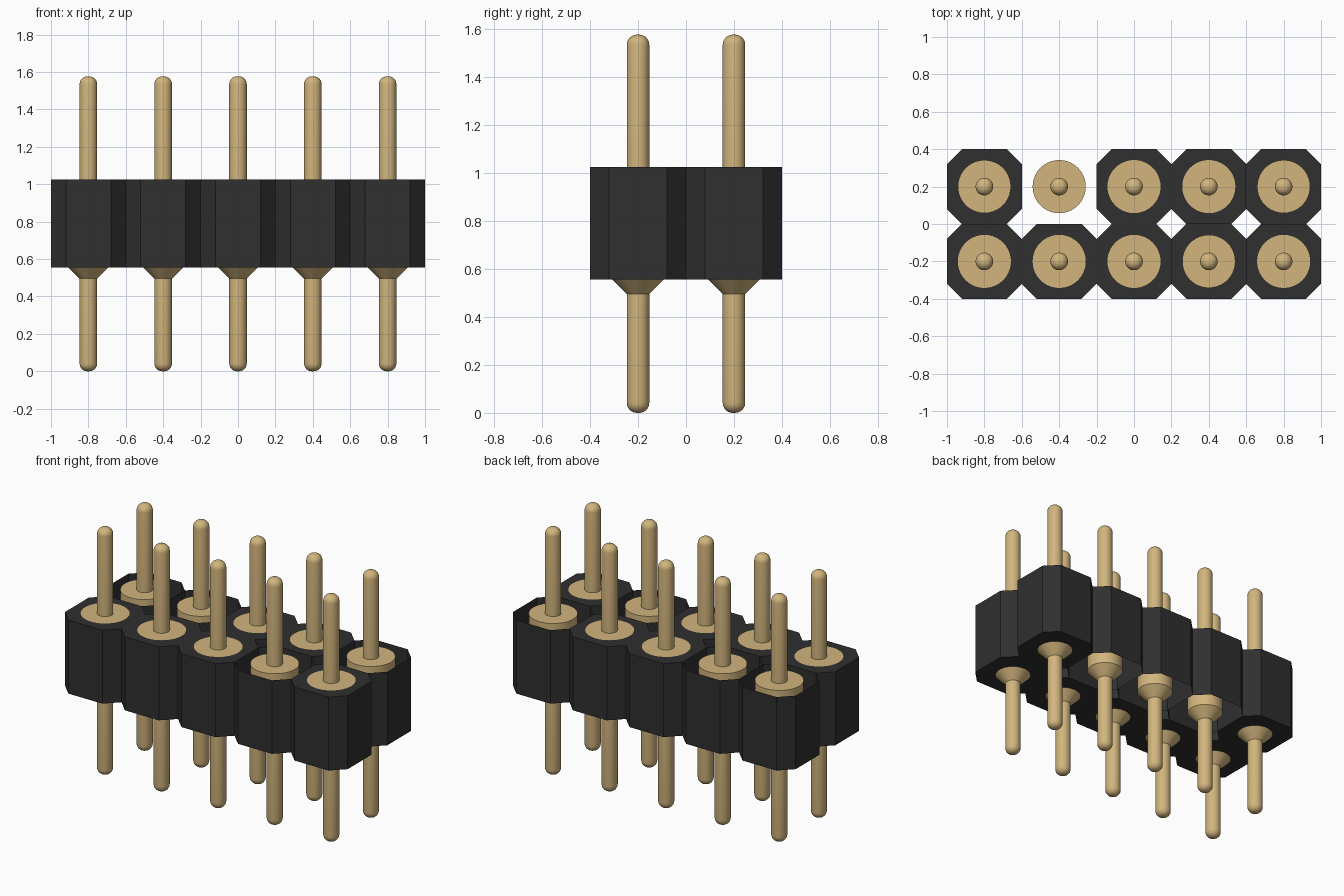
import bpy, bmesh, math
from mathutils import Matrix

old = bpy.data.objects.get("Cube")
if old:
    bpy.data.objects.remove(old, do_unlink=True)

PITCH = 0.4
BODY_BOTTOM, BODY_TOP, HEIGHT = 0.556, 1.026, 1.577
ROD, SLEEVE, COLLAR, ROUND = 0.047, 0.108, 0.142, 0.042


def material(name, color):
    mat = bpy.data.materials.new(name)
    mat.use_nodes = True
    mat.diffuse_color = color
    bsdf = mat.node_tree.nodes["Principled BSDF"]
    bsdf.inputs["Base Color"].default_value = color
    bsdf.inputs["Roughness"].default_value = 0.6
    return mat


def to_mesh(bm, name, mat):
    mesh = bpy.data.meshes.new(name)
    bm.to_mesh(mesh)
    bm.free()
    mesh.materials.append(mat)
    return mesh


def place(name, mesh, x, y):
    obj = bpy.data.objects.new(name, mesh)
    obj.location = (x, y, 0)
    bpy.context.collection.objects.link(obj)


gold = material("pale gold", (0.645, 0.462, 0.205, 1))
black = material("soft black", (0.029, 0.029, 0.029, 1))


# Turned pin: rounded rod, cone, sleeve and flat-topped collar
def pin_mesh():
    arc = [(ROD - ROUND + ROUND * math.sin(a), ROUND - ROUND * math.cos(a))
           for a in (math.pi / 2 * i / 6 for i in range(7))]
    profile = [(0, 0)] + arc
    profile += [(ROD, 0.495), (SLEEVE, BODY_BOTTOM), (SLEEVE, 0.78), (COLLAR, 0.82),
                (COLLAR, BODY_TOP), (ROD, BODY_TOP)]
    profile += [(r, HEIGHT - z) for r, z in reversed(arc)] + [(0, HEIGHT)]
    bm = bmesh.new()
    verts = [bm.verts.new((r, 0, z)) for r, z in profile]
    edges = [bm.edges.new(pair) for pair in zip(verts, verts[1:])]
    bmesh.ops.spin(bm, geom=verts + edges, cent=(0, 0, 0), axis=(0, 0, 1),
                   angle=math.tau, steps=40)
    bmesh.ops.remove_doubles(bm, verts=bm.verts, dist=0.0001)
    bmesh.ops.recalc_face_normals(bm, faces=bm.faces)
    mesh = to_mesh(bm, "pin", gold)
    mesh.shade_smooth()
    mesh.set_sharp_from_angle(angle=math.radians(35))
    return mesh


# Chamfered housing cell: walls plus ring-shaped caps around the pin
def cell_mesh(has_top, has_bottom):
    bm = bmesh.new()
    h, c = PITCH / 2, PITCH / 2 - 0.08
    outline = [(h, -c), (h, c), (c, h), (-c, h), (-h, c), (-h, -c), (-c, -h), (c, -h)]
    rings = {}
    for z in (BODY_BOTTOM, BODY_TOP):
        verts = [bm.verts.new((x, y, z)) for x, y in outline]
        rings[z] = verts
    low, high = rings[BODY_BOTTOM], rings[BODY_TOP]
    for i in range(8):
        j = (i + 1) % 8
        bm.faces.new((low[i], low[j], high[j], high[i]))
    for z, present, radius in ((BODY_BOTTOM, has_bottom, SLEEVE), (BODY_TOP, has_top, COLLAR)):
        if not present:
            continue
        # Five circle points per octagon side, fanned from each corner
        n = 40
        circle = [bm.verts.new((radius * math.cos(math.tau * k / n),
                                radius * math.sin(math.tau * k / n), z)) for k in range(n)]
        ring = rings[z]
        for i in range(8):
            start = 5 * i - 2
            faces = [(ring[i], circle[(start + k + 1) % n], circle[(start + k) % n])
                     for k in range(5)]
            faces.append((ring[i], ring[(i + 1) % 8], circle[(start + 5) % n]))
            for face in faces:
                bm.faces.new(face if z == BODY_TOP else face[::-1])
    return to_mesh(bm, "housing_cell", black)


# Two rows of five; a few cells are open at one or both ends
open_top = {(0, 1), (1, 1), (3, 0), (4, 1)}
open_bottom = {(1, 1), (2, 1), (3, 1)}
pin = pin_mesh()
for col in range(5):
    for row in range(2):
        x, y = (col - 2) * PITCH, (row - 0.5) * PITCH
        cell = cell_mesh((col, row) not in open_top, (col, row) not in open_bottom)
        place(f"housing_cell_{col}_{row}", cell, x, y)
        place(f"pin_{col}_{row}", pin, x, y)
